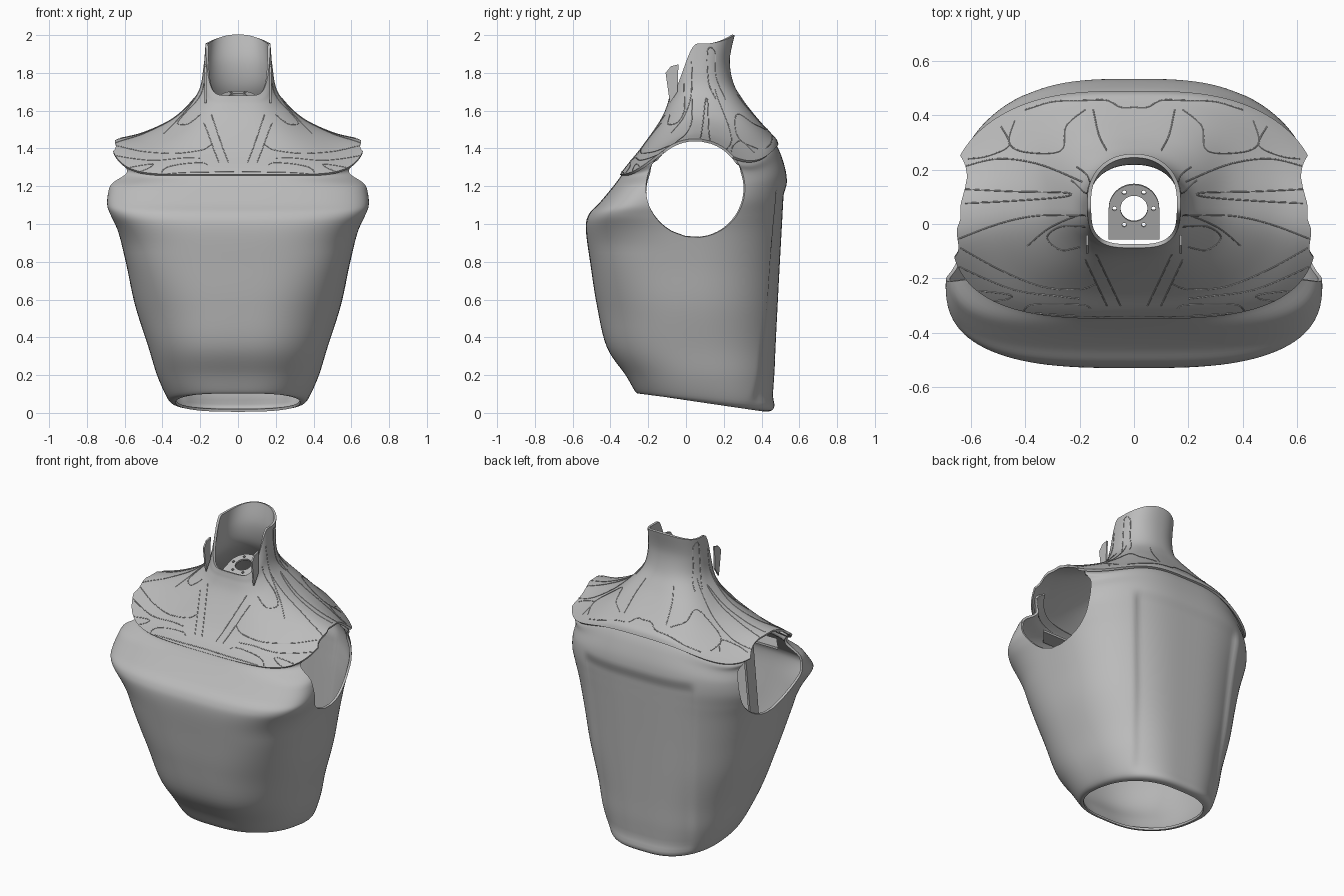
import bpy, bmesh, math
from mathutils import Vector, Matrix
from mathutils.bvhtree import BVHTree

if "Cube" in bpy.data.objects:
    bpy.data.objects.remove(bpy.data.objects["Cube"])

SHELL = bpy.data.materials.new("shell grey")
SHELL.use_nodes = True
SHELL.diffuse_color = (.5, .5, .5, 1)
SHELL.node_tree.nodes["Principled BSDF"].inputs["Base Color"].default_value = SHELL.diffuse_color


def add_object(name, bm):
    mesh = bpy.data.meshes.new(name)
    bm.to_mesh(mesh)
    bm.free()
    mesh.materials.append(SHELL)
    ob = bpy.data.objects.new(name, mesh)
    bpy.context.collection.objects.link(ob)
    return ob


def apply_modifiers(ob):
    dg = bpy.context.evaluated_depsgraph_get()
    mesh = bpy.data.meshes.new_from_object(ob.evaluated_get(dg))
    ob.modifiers.clear()
    ob.data = mesh


def spline(rows, steps):
    # Smooth interpolation through rows of numbers
    out = []
    for i in range(len(rows) - 1):
        a, b = rows[max(i - 1, 0)], rows[i]
        c, d = rows[i + 1], rows[min(i + 2, len(rows) - 1)]
        for k in range(steps):
            t = k / steps
            out.append([q + t * ((r - p) / 2 + t * (p - 2.5 * q + 2 * r - s / 2
                        + t * (1.5 * (q - r) + (s - p) / 2)))
                        for p, q, r, s in zip(a, b, c, d)])
    return out + [list(rows[-1])]


def step(a, b, v):
    t = min(max((v - a) / (b - a), 0), 1)
    return t * t * (3 - 2 * t)


def loft(rings, segments=144):
    # Ring: half width, front y, back y, front z, side z, back z, rear corner dip
    bm = bmesh.new()
    loops = []
    for hw, yf, yb, zf, zs, zb, dip in rings:
        neck = step(1.5, 1.75, zs)
        # Narrow lower front, flared chest corners, chamfered back corners
        front_taper = .22 * (1 - step(.45, .9, zs)) \
            - .3 * step(.85, 1.1, zs) * (1 - step(1.2, 1.33, zs))
        back_taper = .2 * (1 - step(1.45, 1.62, zs))
        loop = []
        for i in range(segments):
            a = 2 * math.pi * i / segments
            c, s = math.cos(a), math.sin(a)
            back = s > 0
            e = 2 / (3.2 - (neck if back else 0))
            px = math.copysign(abs(c) ** e, c)
            q = abs(s) ** e
            x = hw * px * (1 - (back_taper if back else front_taper) * q * q)
            y = (yf + yb) / 2 + (yb - yf) / 2 * (q if back else -q)
            if zs < .5:
                z = zs + ((zb if back else zf) - zs) * q
            elif back:
                r = q ** 1.5
                z = zs + (zb - zs) * s * s - dip * 4 * r * (1 - r)
            else:
                z = zs + (zf - zs) * step(.15, 1, q)
            loop.append(bm.verts.new((x, y, z)))
        loops.append(loop)
    for lo, hi in zip(loops, loops[1:]):
        for i in range(segments):
            j = (i + 1) % segments
            bm.faces.new((lo[i], lo[j], hi[j], hi[i]))
    return bm


def outside_armhole(co):
    # Signed distance from the armhole circle, seen along x
    return math.hypot(co.y - .05, co.z - 1.19) - .262


def cut_armholes(bm):
    # Split every edge that crosses the circle, then drop what lies inside
    rim = []
    for e in list(bm.edges):
        a, b = e.verts
        da, db = outside_armhole(a.co), outside_armhole(b.co)
        if abs(a.co.x) > .32 and abs(b.co.x) > .32 and da * db < 0:
            rim.append(bmesh.utils.edge_split(e, a, da / (da - db))[1])
    bmesh.ops.connect_verts(bm, verts=rim)
    keep = set(rim)
    bmesh.ops.delete(bm, geom=[v for v in bm.verts if v not in keep and abs(v.co.x) > .32
                               and outside_armhole(v.co) < 0], context='VERTS')


def finish_shell(name, bm, outward):
    # Thin inward wall and smooth shading with sharp rims
    cut_armholes(bm)
    if not outward:
        bmesh.ops.reverse_faces(bm, faces=bm.faces)
    ob = add_object(name, bm)
    mod = ob.modifiers.new("thickness", 'SOLIDIFY')
    mod.thickness = .014
    mod.offset = -1
    apply_modifiers(ob)
    bpy.ops.object.select_all(action='DESELECT')
    ob.select_set(True)
    bpy.context.view_layer.objects.active = ob
    bpy.ops.object.shade_smooth_by_angle(angle=math.radians(35))
    return ob


# Torso shell, from the waist opening to a lip tucked under the yoke
TORSO = [
    (.33, -.25, .42, .105, .055, .006, 0),
    (.37, -.268, .468, .112, .075, .03, 0),
    (.425, -.32, .486, .2, .19, .18, 0),
    (.475, -.42, .494, .35, .35, .35, 0),
    (.545, -.472, .505, .57, .57, .57, 0),
    (.59, -.505, .516, .78, .78, .78, 0),
    (.63, -.53, .526, .97, .95, .96, 0),
    (.655, -.515, .532, 1.05, 1.04, 1.07, 0),
    (.668, -.46, .536, 1.11, 1.12, 1.17, 0),
    (.655, -.385, .53, 1.2, 1.22, 1.27, .02),
    (.64, -.348, .505, 1.25, 1.33, 1.36, .06),
    (.66, -.336, .48, 1.272, 1.415, 1.415, .1),
    (.61, -.305, .462, 1.3, 1.442, 1.435, .085),
]
bm = loft(spline(TORSO, 6))
# Shallow recessed back panel
for v in bm.verts:
    x, y, z = v.co
    if y > .2:
        edge = .33 + .07 * min(z, 1.2)
        v.co.y -= .02 * (1 - step(edge - .06, edge, abs(x))) \
            * (1 - step(1.14, 1.23, z)) * step(.02, .1, z)
finish_shell("torso_shell", bm, True)

# Yoke with the standing collar
YOKE = [
    (.172, -.088, .258, 1.68, 1.955, 2.0, 0),
    (.182, -.092, .232, 1.66, 1.83, 1.87, 0),
    (.2, -.1, .25, 1.63, 1.725, 1.75, 0),
    (.25, -.125, .3, 1.57, 1.645, 1.66, 0),
    (.35, -.175, .37, 1.49, 1.555, 1.57, .01),
    (.5, -.25, .445, 1.385, 1.485, 1.485, .04),
    (.62, -.318, .478, 1.305, 1.455, 1.45, .08),
    (.68, -.35, .49, 1.262, 1.44, 1.422, .1),
]
yoke = finish_shell("yoke_and_collar", loft(spline(YOKE, 6)), False)

# Panel seams: fine raised lines projected on the yoke
surface = BVHTree.FromPolygons([v.co for v in yoke.data.vertices],
                               [p.vertices[:] for p in yoke.data.polygons])


def seam(name, points, from_top):
    curve = bpy.data.curves.new(name, 'CURVE')
    curve.dimensions = '3D'
    curve.bevel_depth = .0025
    curve.bevel_resolution = 1
    for side in (-1, 1):
        runs = [[]]
        for a, b in spline(points, 8):
            if from_top:
                start, ray = Vector((side * a, b, 3)), Vector((0, 0, -1))
            else:
                start, ray = Vector((side * 2, a, b)), Vector((-side, 0, 0))
            hit = surface.ray_cast(start, ray)[0]
            if hit and hit.z > 1.2 and hit.x * side > -.001:
                runs[-1].append(hit)
            elif runs[-1]:
                runs.append([])
        for run in runs:
            if len(run) > 1:
                sp = curve.splines.new('POLY')
                sp.points.add(len(run) - 1)
                for p, co in zip(sp.points, run):
                    p.co = (*co, 1)
    curve.materials.append(SHELL)
    bpy.context.collection.objects.link(bpy.data.objects.new(name, curve))


TOP_SEAMS = {
    "chest_bar_lower_seam": [(0, -.338), (.2, -.338), (.41, -.325)],
    "chest_bar_upper_seam": [(.41, -.325), (.37, -.297), (.2, -.297), (.16, -.31)],
    "throat_inner_seam": [(.14, -.11), (.05, -.3)],
    "throat_outer_seam": [(.18, -.13), (.1, -.3)],
    "chest_seam": [(.14, -.22), (.2, -.24), (.34, -.23), (.5, -.165), (.67, -.07)],
    "collar_pocket_seam": [(.18, -.01), (.27, -.01), (.32, -.05), (.27, -.095), (.2, -.085)],
    "shoulder_tongue_seam": [(.66, .13), (.45, .12), (.25, .115), (.26, .1), (.45, .085), (.66, .075)],
    "shoulder_rear_seam": [(.19, .155), (.35, .22), (.5, .24), (.63, .21)],
    "shoulder_front_seam": [(.2, .03), (.36, .03), (.5, .0), (.66, -.06)],
    "back_pocket_seam": [(.18, .42), (.25, .36), (.27, .27), (.4, .265), (.46, .3), (.44, .38)],
    "back_shoulder_seam": [(.49, .36), (.46, .29), (.54, .25), (.61, .24)],
    "front_corner_seam": [(.63, -.24), (.46, -.26), (.48, -.28), (.58, -.285)],
    "front_band_seam": [(.2, -.275), (.28, -.265), (.45, -.24), (.66, -.15)],
    "back_yoke_seam": [(0, .43), (.05, .43), (.1, .455), (.18, .455), (.3, .45), (.4, .42)],
    "nape_seam": [(.1, .27), (.13, .33), (.15, .42)],
}
SIDE_SEAMS = {
    "collar_strip_seam": [(.21, 1.66), (.16, 1.78), (.155, 1.91), (.115, 1.92), (.12, 1.75), (.16, 1.66)],
    "collar_front_seam": [(.03, 1.86), (.03, 1.7), (-.01, 1.57), (-.08, 1.48)],
}
for name, pts in TOP_SEAMS.items():
    seam(name, pts, True)
for name, pts in SIDE_SEAMS.items():
    seam(name, pts, False)


def prism(name, outline, depth, matrix):
    # Flat outline in xy, thickened along z, then placed
    bm = bmesh.new()
    face = bm.faces.new([bm.verts.new((x, y, 0)) for x, y in outline])
    top = bmesh.ops.extrude_face_region(bm, geom=[face], use_keep_orig=True)["geom"]
    bmesh.ops.translate(bm, verts=[g for g in top if isinstance(g, bmesh.types.BMVert)],
                        vec=(0, 0, depth))
    bm.transform(matrix)
    bmesh.ops.recalc_face_normals(bm, faces=bm.faces)
    return add_object(name, bm)


# Upright plates use an outline in (y, z)
UPRIGHT = Matrix(((0, 0, 1, 0), (1, 0, 0, 0), (0, 1, 0, 0), (0, 0, 0, 1)))

# Collar fins and inner support struts
for side, label in ((-1, "right"), (1, "left")):
    prism("collar_fin_" + label, [(-.085, 1.64), (-.108, 1.8), (-.08, 1.835), (-.04, 1.845), (-.045, 1.7)],
          .01, Matrix.Translation((side * .172 - .005, 0, 0)) @ UPRIGHT)
    prism("inner_strut_" + label, [(-.24, 1.21), (-.33, 1.2), (-.4, .6), (-.33, .5)],
          .014, Matrix.Translation((side * .24 - .007, 0, 0)) @ UPRIGHT)

# Inner shelf behind the chest
prism("inner_shelf", [(-.42, -.33), (.42, -.33), (.5, -.23), (-.5, -.23)], .014,
      Matrix.Translation((0, 0, 1.19)))

# Neck mounting plate with a round back and bolt holes
tilt = Matrix.Translation((0, .06, 1.665)) @ Matrix.Rotation(math.radians(18), 4, 'X')
arc = [(.093 * math.cos(math.pi * i / 24), .093 * math.sin(math.pi * i / 24)) for i in range(25)]
plate = prism("neck_mount_plate", arc + [(-.093, -.12), (.093, -.12)], .012, tilt)
bm = bmesh.new()
holes = [(0, 0, .05)] + [(.072 * math.cos(math.pi * i / 3), .072 * math.sin(math.pi * i / 3), .008)
                         for i in range(6)]
for x, y, r in holes:
    bmesh.ops.create_cone(bm, cap_ends=True, segments=24, radius1=r, radius2=r, depth=.1,
                          matrix=tilt @ Matrix.Translation((x, y, 0)))
hole_cutter = add_object("hole_cutter", bm)
mod = plate.modifiers.new("holes", 'BOOLEAN')
mod.solver = 'EXACT'
mod.object = hole_cutter
apply_modifiers(plate)
bpy.data.objects.remove(hole_cutter)
prism("neck_mount_flange", [(-.093, -.12), (.093, -.12), (.093, -.108), (-.093, -.108)], -.07, tilt)
